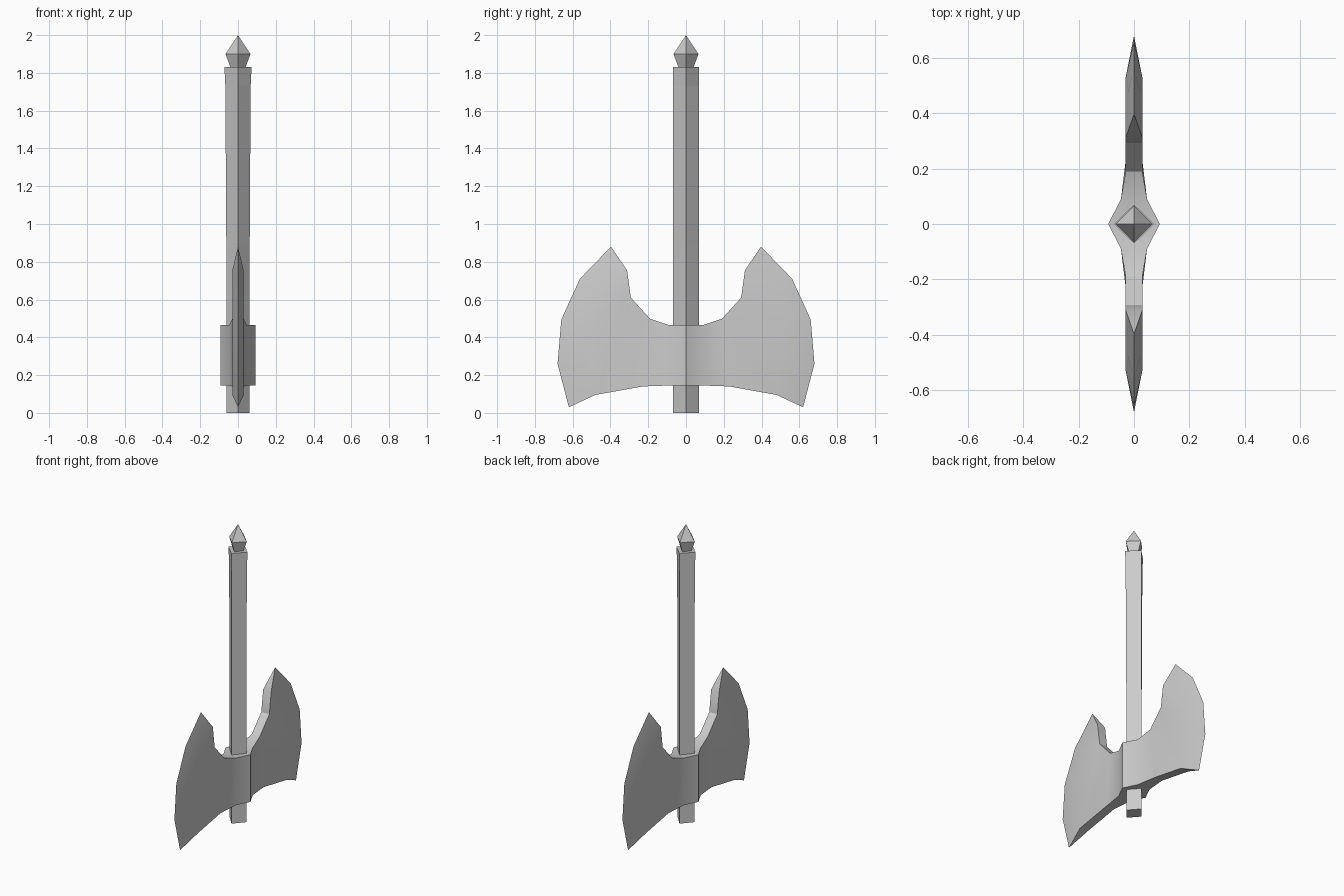
import bpy, bmesh

if "Cube" in bpy.data.objects:
    bpy.data.objects.remove(bpy.data.objects["Cube"])

steel = bpy.data.materials.new("steel_grey")
steel.diffuse_color = (0.6, 0.6, 0.6, 1)
steel.use_nodes = True
steel.node_tree.nodes["Principled BSDF"].inputs["Base Color"].default_value = steel.diffuse_color


def finish(bm, name):
    """Turn a bmesh into a named object with the steel material."""
    bmesh.ops.recalc_face_normals(bm, faces=bm.faces)
    me = bpy.data.meshes.new(name)
    bm.to_mesh(me)
    bm.free()
    me.materials.append(steel)
    ob = bpy.data.objects.new(name, me)
    bpy.context.collection.objects.link(ob)
    return ob


def diamond_column(name, rings):
    """Four-sided column with corners on the x and y axes; rings are (z, rx, ry)."""
    bm = bmesh.new()
    loops = []
    for z, rx, ry in rings:
        if rx == 0:
            loops.append([bm.verts.new((0, 0, z))] * 4)
        else:
            loops.append([bm.verts.new(p) for p in
                          ((rx, 0, z), (0, ry, z), (-rx, 0, z), (0, -ry, z))])
    for a, b in zip(loops, loops[1:]):
        for i in range(4):
            j = (i + 1) % 4
            face = [a[i], a[j], b[j], b[i]]
            bm.faces.new(list(dict.fromkeys(face)))
    for ring in (loops[0], loops[-1]):
        if ring[0] != ring[1]:
            bm.faces.new(ring)
    return finish(bm, name)


# Shaft and pointed end
diamond_column("shaft", [(0, 0.062, 0.07), (0.9, 0.062, 0.07),
                         (1.73, 0.067, 0.07), (1.83, 0.072, 0.07)])
diamond_column("spike", [(1.825, 0.038, 0.038), (1.9, 0.066, 0.066), (2.0, 0, 0)])

# Double blade: one quarter, mirrored across x and y. Points are (x, y, z).
T = 0.03
lower = [(0.093, 0, 0.145), (0.047, 0.09, 0.145), (T, 0.23, 0.14), (T, 0.48, 0.095)]
upper = [(0.093, 0, 0.465), (0.047, 0.09, 0.465), (T, 0.19, 0.498),
         (T, 0.292, 0.61), (T, 0.312, 0.755)]
bevel = [(T, 0.53, 0.26), (T, 0.53, 0.48), (T, 0.44, 0.65)]
edge = [(0, 0.62, 0.03), (0, 0.68, 0.26), (0, 0.66, 0.495),
        (0, 0.562, 0.71), (0, 0.397, 0.88)]

bm = bmesh.new()
lo, up, bev, cut = ([bm.verts.new(p) for p in pts] for pts in (lower, upper, bevel, edge))

# Socket cheeks and blade side
for i in range(2):
    bm.faces.new((lo[i], lo[i + 1], up[i + 1], up[i]))
bm.faces.new([lo[2], lo[3], *bev, up[4], up[3], up[2]])

# Ground bevel running out to the cutting edge
inner = [lo[3], *bev, up[4]]
for i in range(4):
    bm.faces.new((inner[i], cut[i], cut[i + 1], inner[i + 1]))

# Lower and upper rims, closed along the middle plane
for rim, tip in ((lo, cut[0]), (up, cut[-1])):
    mid = [bm.verts.new((0, v.co.y, v.co.z)) for v in rim]
    for i in range(len(rim) - 1):
        bm.faces.new((rim[i], rim[i + 1], mid[i + 1], mid[i]))
    bm.faces.new((rim[-1], tip, mid[-1]))

# Mirror the quarter and weld the seams
for axis in (0, 1):
    dup = bmesh.ops.duplicate(bm, geom=bm.verts[:] + bm.edges[:] + bm.faces[:])
    for v in dup["geom"]:
        if isinstance(v, bmesh.types.BMVert):
            v.co[axis] *= -1
    bmesh.ops.remove_doubles(bm, verts=bm.verts, dist=1e-5)

blade = finish(bm, "double_blade")
bpy.context.view_layer.objects.active = blade
blade.select_set(True)
bpy.ops.object.shade_smooth_by_angle(angle=0.5)
